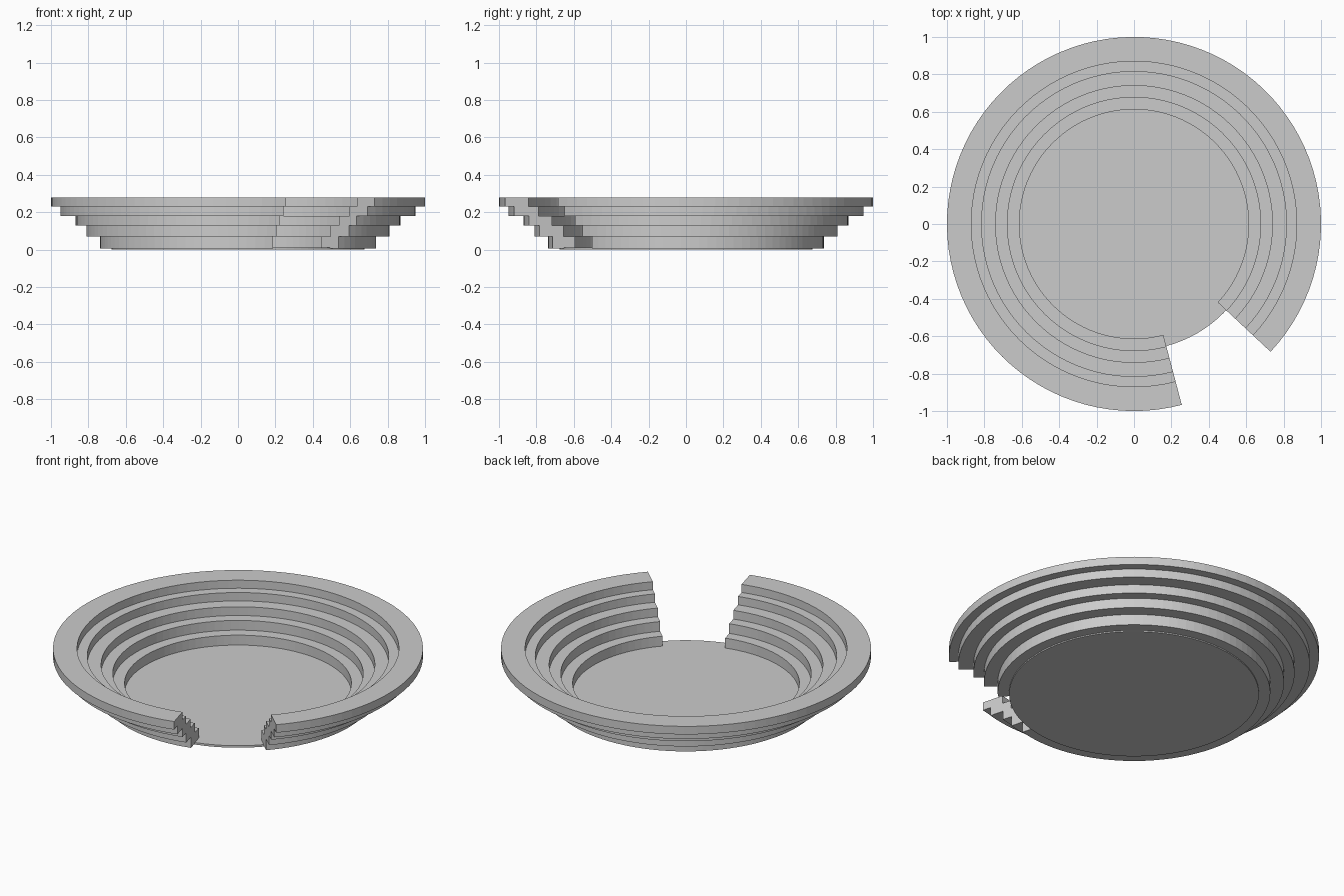
import bpy, bmesh
from math import radians, cos, sin

if "Cube" in bpy.data.objects:
    bpy.data.objects.remove(bpy.data.objects["Cube"])

START, SWEEP, SEGMENTS = radians(-43.1), radians(327.9), 88


def finish(name, bm):
    bmesh.ops.recalc_face_normals(bm, faces=bm.faces[:])
    mesh = bpy.data.meshes.new(name)
    bm.to_mesh(mesh)
    bm.free()
    obj = bpy.data.objects.new(name, mesh)
    bpy.context.collection.objects.link(obj)
    return obj


def tier(name, inner, outer, low, high):
    """Open ring: a rectangular section swept around, capped at both ends."""
    bm = bmesh.new()
    section = [(inner, low), (outer, low), (outer, high), (inner, high)]
    rows = []
    for i in range(SEGMENTS + 1):
        a = START + SWEEP * i / SEGMENTS
        rows.append([bm.verts.new((r * cos(a), r * sin(a), z)) for r, z in section])
    for a, b in zip(rows, rows[1:]):
        for k in range(4):
            n = (k + 1) % 4
            bm.faces.new((a[k], a[n], b[n], b[k]))
    bm.faces.new(rows[0])
    bm.faces.new(rows[-1])
    return finish(name, bm)


# thin round floor
bm = bmesh.new()
bmesh.ops.create_cone(bm, cap_ends=True, segments=96, radius1=0.675, radius2=0.675, depth=0.012)
bmesh.ops.translate(bm, verts=bm.verts[:], vec=(0, 0, 0.006))
finish("floor", bm)

# seating tiers with the entrance gap: inner radius, outer radius, bottom, top
tiers = [
    (0.613, 0.737, 0.007, 0.071),
    (0.677, 0.811, 0.071, 0.129),
    (0.740, 0.868, 0.129, 0.181),
    (0.815, 0.950, 0.181, 0.231),
    (0.870, 1.000, 0.231, 0.279),
]
for i, dims in enumerate(tiers, 1):
    tier(f"seating_tier_{i}", *dims)
